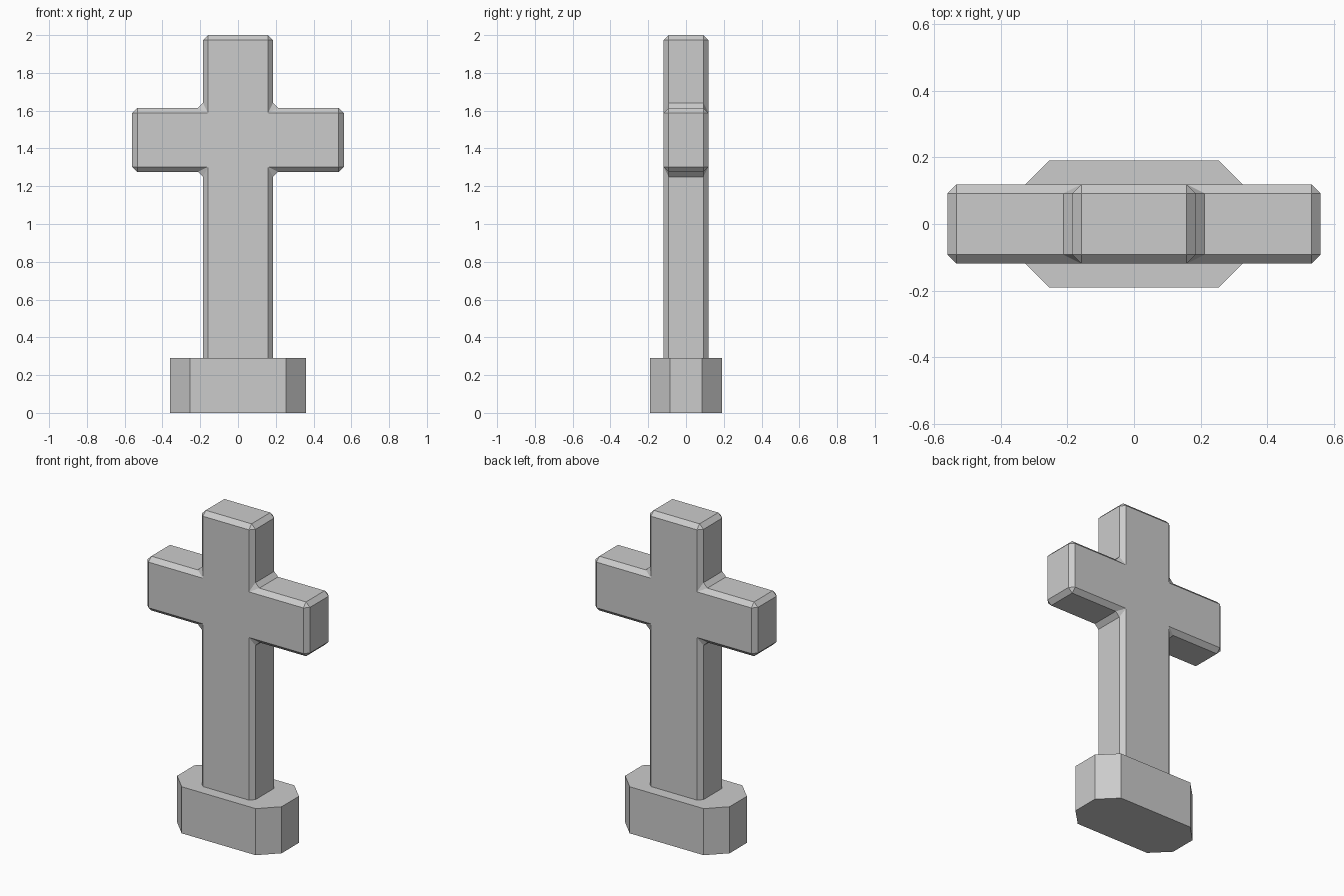
import bpy, bmesh

old = bpy.data.objects.get("Cube")
if old:
    bpy.data.objects.remove(old, do_unlink=True)

stone = bpy.data.materials.new("grey stone")
stone.use_nodes = True
GREY = (0.6, 0.6, 0.6, 1)
stone.diffuse_color = GREY
stone.node_tree.nodes["Principled BSDF"].inputs["Base Color"].default_value = GREY


def prism(name, outline, direction):
    """Extrude a closed outline of 3D points along a direction."""
    bm = bmesh.new()
    face = bm.faces.new([bm.verts.new(p) for p in outline])
    new = bmesh.ops.extrude_face_region(bm, geom=[face])["geom"]
    bmesh.ops.translate(bm, vec=direction,
                        verts=[v for v in new if isinstance(v, bmesh.types.BMVert)])
    bmesh.ops.recalc_face_normals(bm, faces=bm.faces[:])
    mesh = bpy.data.meshes.new(name)
    bm.to_mesh(mesh)
    bm.free()
    mesh.materials.append(stone)
    obj = bpy.data.objects.new(name, mesh)
    bpy.context.collection.objects.link(obj)
    return obj


def mirrored(half):
    """Close a right-hand half outline with its mirror image in x."""
    return half + [(-a, b) for a, b in reversed(half)]


# Upright cross, with every edge chamfered once
shaft, arm, depth = 0.185, 0.56, 0.119
half = [(shaft, 0.2), (shaft, 1.276), (arm, 1.276),
        (arm, 1.614), (shaft, 1.614), (shaft, 2.0)]
cross = prism("cross", [(x, -depth, z) for x, z in mirrored(half)], (0, 2 * depth, 0))
bevel = cross.modifiers.new("chamfer", "BEVEL")
bevel.width = 0.027
bevel.segments = 1
bevel.limit_method = "ANGLE"

# Plinth with cut corners
half = [(0.255, -0.19), (0.36, -0.085), (0.36, 0.085), (0.255, 0.19)]
prism("plinth", [(x, y, 0) for x, y in mirrored(half)], (0, 0, 0.29))
